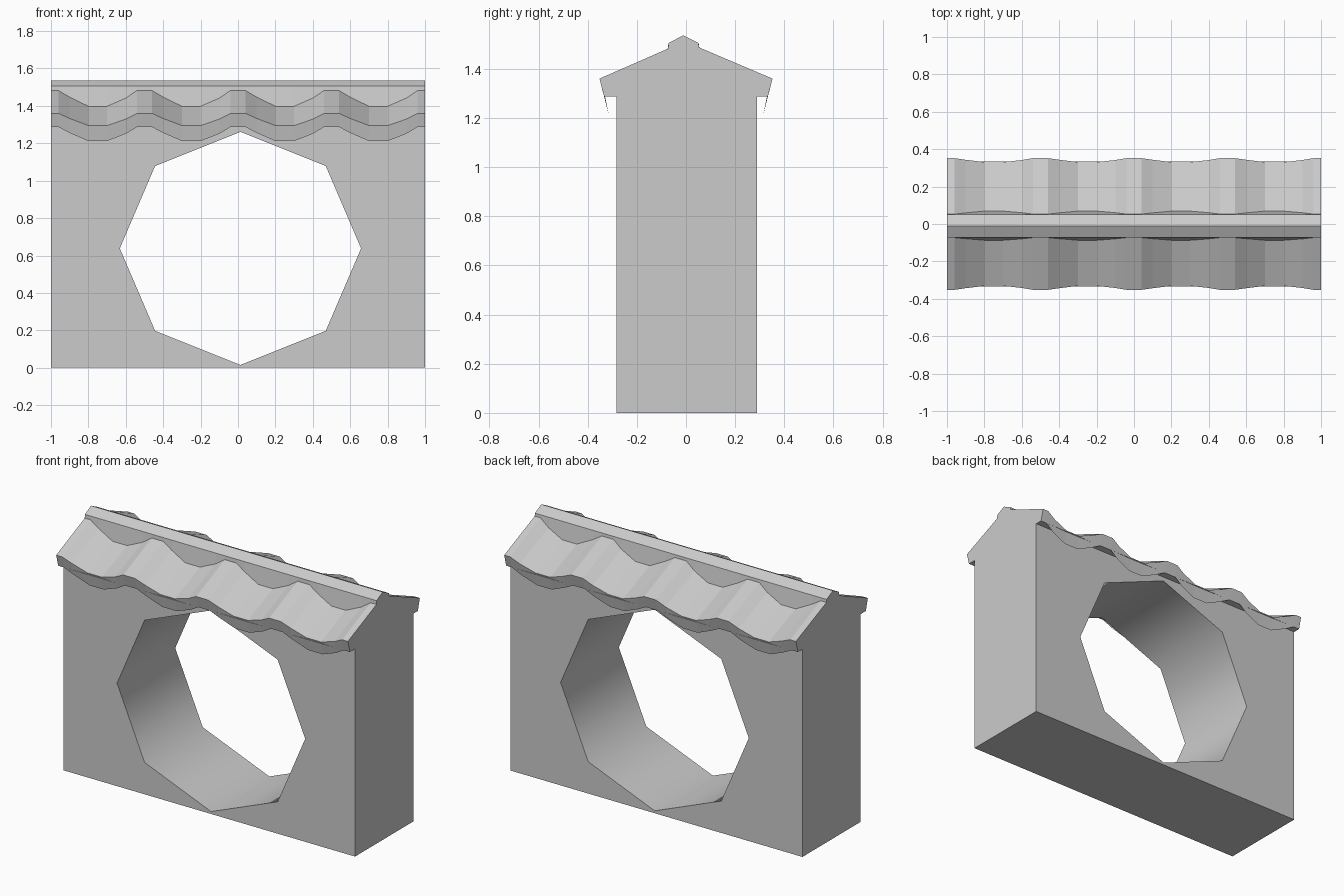
import bpy, bmesh

if "Cube" in bpy.data.objects:
    bpy.data.objects.remove(bpy.data.objects["Cube"])

# Wall block
WALL_TOP = 1.287
bpy.ops.mesh.primitive_cube_add(size=1, location=(0, 0.003, WALL_TOP / 2))
wall = bpy.context.object
wall.name = "wall"
wall.scale = (2, 0.57, WALL_TOP)
bpy.ops.object.transform_apply(location=True, rotation=False, scale=True)

# Eight-sided opening through the wall, smooth on the inside
bpy.ops.mesh.primitive_cylinder_add(vertices=8, radius=1, depth=2,
                                    location=(0.013, 0, 0.638),
                                    rotation=(1.5707963, 0, 0))
cutter = bpy.context.object
cutter.name = "opening_cutter"
cutter.scale = (0.645, 0.623, 1)
for p in cutter.data.polygons:
    p.use_smooth = True
cutter.hide_render = True
mod = wall.modifiers.new("opening", 'BOOLEAN')
mod.operation = 'DIFFERENCE'
mod.solver = 'EXACT'
mod.object = cutter
bpy.context.view_layer.objects.active = wall
bpy.ops.object.modifier_apply(modifier=mod.name)
bpy.data.objects.remove(cutter, do_unlink=True)

# Wave along the roof: (offset in one period, drop from 0 = crest to 1 = trough)
WAVE = [(0.04, 0), (0.10, 0.42), (0.20, 1), (0.30, 1), (0.40, 0.48), (0.46, 0)]
stations = [(-1.0, 0)]
for k in range(4):
    stations += [(-1 + 0.5 * k + dx, t) for dx, t in WAVE]
stations.append((1.0, 0))

# Half cross-sections from eave to ridge cap: crest (y, z) and trough (y, z)
FRONT = [((-0.333, 1.287), (-0.314, 1.212)), ((-0.352, 1.36), (-0.331, 1.295)),
         ((-0.073, 1.482), (-0.087, 1.398)), ((-0.071, 1.505), (-0.071, 1.505))]
BACK = [((0.051, 1.505), (0.051, 1.505)), ((0.053, 1.487), (0.069, 1.4)),
        ((0.352, 1.36), (0.331, 1.295)), ((0.333, 1.287), (0.314, 1.212))]
RIDGE = [((-0.011, 1.536), (-0.011, 1.536))]


def section(t):
    return [(a[0] + (b[0] - a[0]) * t, a[1] + (b[1] - a[1]) * t)
            for a, b in FRONT + RIDGE + BACK]


# Wavy roof skin lofted along x, with closed gable ends
bm = bmesh.new()
rows = [[bm.verts.new((x, y, z)) for y, z in section(t)] for x, t in stations]
for r0, r1 in zip(rows, rows[1:]):
    for i in range(len(r0) - 1):
        bm.faces.new((r0[i], r1[i], r1[i + 1], r0[i + 1]))
bm.faces.new(rows[0])
bm.faces.new(rows[-1][::-1])

# Flat soffit behind the hanging eaves
bm.faces.new((rows[0][0], rows[0][-1], rows[-1][-1], rows[-1][0]))
bm.normal_update()
mesh = bpy.data.meshes.new("tiled_roof")
bm.to_mesh(mesh)
bm.free()
roof = bpy.data.objects.new("tiled_roof", mesh)
bpy.context.collection.objects.link(roof)
